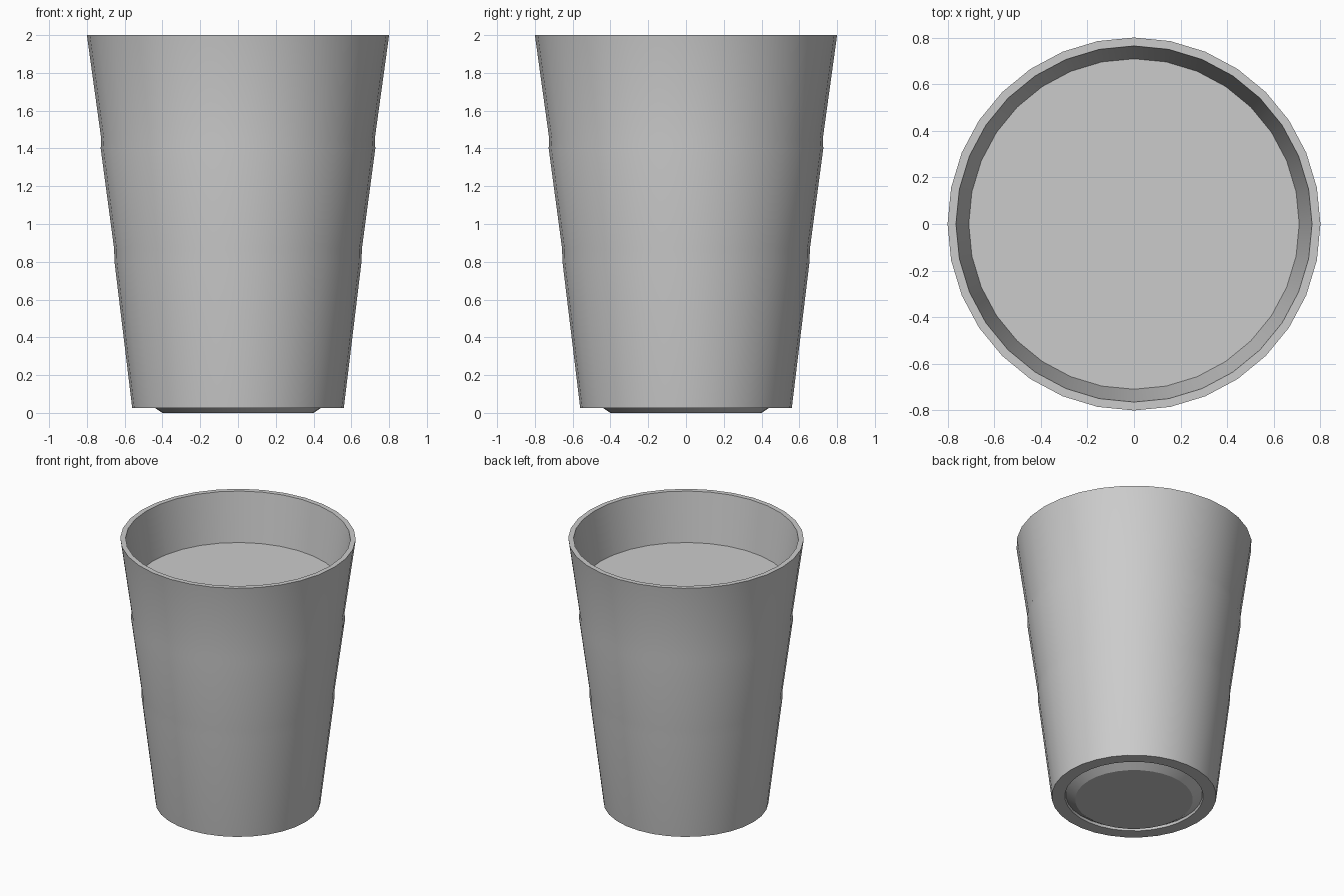
import bpy, bmesh, math

if "Cube" in bpy.data.objects:
    bpy.data.objects.remove(bpy.data.objects["Cube"])

SIDES = 32


def revolve(name, profile, angle=30):
    """Spin an (r, z) profile around z; r = 0 ends become poles."""
    bm = bmesh.new()
    verts = [bm.verts.new((r, 0, z)) for r, z in profile]
    edges = [bm.edges.new(pair) for pair in zip(verts, verts[1:])]
    bmesh.ops.spin(bm, geom=verts + edges, axis=(0, 0, 1), cent=(0, 0, 0),
                   angle=math.tau, steps=SIDES, use_duplicate=False)
    bmesh.ops.remove_doubles(bm, verts=bm.verts, dist=0.0005)
    bmesh.ops.recalc_face_normals(bm, faces=bm.faces)
    mesh = bpy.data.meshes.new(name)
    bm.to_mesh(mesh)
    bm.free()
    obj = bpy.data.objects.new(name, mesh)
    bpy.context.collection.objects.link(obj)
    bpy.ops.object.select_all(action='DESELECT')
    obj.select_set(True)
    bpy.context.view_layer.objects.active = obj
    bpy.ops.object.shade_smooth_by_angle(angle=math.radians(angle))
    return obj


# Tapered cup: protruding base, stepped outer wall, rim, inner wall and floor
revolve("cup", [
    (0, 0), (0.40, 0), (0.465, 0.042), (0.47, 0.025), (0.56, 0.025),
    (0.654, 0.80), (0.656, 0.87),
    (0.727, 1.40), (0.724, 1.45),
    (0.80, 2.0), (0.764, 2.0),
    (0.47, 0.05), (0.40, 0.008), (0, 0.008),
])

# Flat drink surface filling the cup
bpy.ops.mesh.primitive_circle_add(vertices=SIDES, radius=0.709,
                                  fill_type='NGON', location=(0, 0, 1.64))
bpy.context.object.name = "drink_surface"
